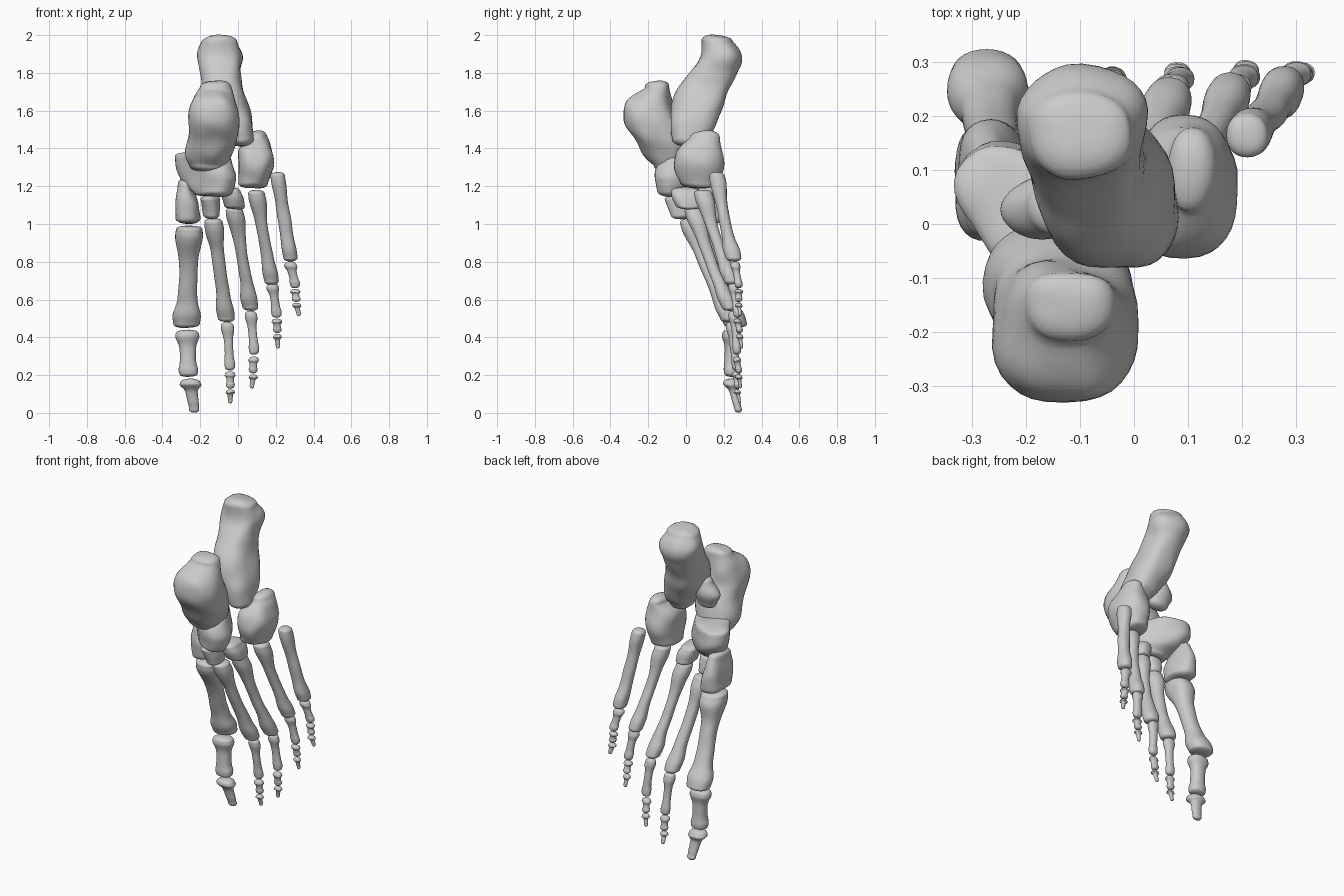
import bpy, bmesh
from math import sin, cos, pi, radians
from mathutils import Vector, noise

SIDES = 32


def spline(keys, steps):
    """Catmull-Rom interpolation of whole section tuples."""
    k = [Vector(v) for v in keys]
    k = [k[0] * 2 - k[1]] + k + [k[-1] * 2 - k[-2]]
    out = []
    for i in range(1, len(k) - 2):
        a, b, c, d = k[i - 1:i + 3]
        for s in range(steps):
            t = s / steps
            out.append(0.5 * (2 * b + (c - a) * t + (2 * a - 5 * b + 4 * c - d) * t * t
                              + (3 * b - a - 3 * c + d) * t ** 3))
    return out + [k[-2]]


def loft(bm, keys, cap, power=2.0, turn=0, rough=0.0, steps=6):
    """Horizontal sections (x, y, z, rx, ry), top to bottom, with domed ends."""
    body = spline(keys, steps)
    arc = [radians(a) for a in (84, 68, 50, 32, 16)]
    dome = lambda s, sign, a: Vector((s[0], s[1], s[2] + sign * cap * sin(a),
                                      s[3] * cos(a) ** 0.8, s[4] * cos(a) ** 0.8))
    secs = [dome(body[0], 1, a) for a in arc] + body + [dome(body[-1], -1, a) for a in reversed(arc)]
    rings = []
    for x, y, z, rx, ry in secs:
        ring = []
        for i in range(SIDES):
            t = 2 * pi * i / SIDES
            c, s = cos(t), sin(t)
            u = rx * abs(c) ** (2 / power) * (1 if c > 0 else -1)
            v = ry * abs(s) ** (2 / power) * (1 if s > 0 else -1)
            r = radians(turn)
            p = Vector((x + u * cos(r) - v * sin(r), y + u * sin(r) + v * cos(r), z))
            if rough:
                p += rough * noise.noise_vector(p * 9)
            ring.append(bm.verts.new(p))
        rings.append(ring)
    for a, b in zip(rings, rings[1:]):
        for i in range(SIDES):
            j = (i + 1) % SIDES
            bm.faces.new((a[i], b[i], b[j], a[j]))
    bm.faces.new(rings[0])
    bm.faces.new(rings[-1][::-1])


def finish(name, bm):
    bmesh.ops.recalc_face_normals(bm, faces=bm.faces[:])
    me = bpy.data.meshes.new(name)
    bm.to_mesh(me)
    bm.free()
    me.polygons.foreach_set("use_smooth", [True] * len(me.polygons))
    ob = bpy.data.objects.new(name, me)
    bpy.context.collection.objects.link(ob)


def block_bone(name, keys, cap, power=2.4, turn=0, extra=()):
    bm = bmesh.new()
    loft(bm, keys, cap, power, turn, rough=0.012)
    for e in extra:
        loft(bm, e, 0.03, 2.0, 0, rough=0.008)
    finish(name, bm)


def long_bone(name, top, end, base, shaft, head, bow=0.0):
    """Tubular bone: flared base, narrow shaft, knobbed head; sizes are (rx, ry)."""
    a, b = Vector(top), Vector(end)
    cap = min(0.02, 0.2 * (a.z - b.z))
    a.z -= cap
    b.z += cap
    mix = lambda p, q, t: (p[0] + (q[0] - p[0]) * t, p[1] + (q[1] - p[1]) * t)
    prof = [(0, mix(base, shaft, 0.1)), (0.1, base), (0.3, mix(shaft, base, 0.15)), (0.55, shaft),
            (0.75, mix(shaft, head, 0.25)), (0.9, head), (1, mix(head, shaft, 0.2))]
    keys = []
    for t, (rx, ry) in prof:
        p = a.lerp(b, t)
        keys.append((p.x, p.y - bow * sin(pi * t), p.z, rx, ry))
    bm = bmesh.new()
    loft(bm, keys, cap, 2.2, steps=5, rough=0.004)
    finish(name, bm)


# Heel bone with its inner shelf
block_bone("heel_bone", [
    (-.10, .165, 1.965, .095, .080), (-.095, .185, 1.89, .122, .108), (-.09, .145, 1.80, .108, .125),
    (-.075, .085, 1.70, .105, .138), (-.045, .055, 1.60, .112, .135), (-.005, .035, 1.50, .088, .115),
    (.015, .01, 1.45, .068, .085)], 0.035,
    extra=[[(-.14, .03, 1.62, .06, .05), (-.17, .03, 1.55, .075, .055), (-.16, .02, 1.49, .06, .045)]])

# Ankle bone
block_bone("ankle_bone", [
    (-.12, -.155, 1.725, .085, .065), (-.13, -.195, 1.65, .115, .118), (-.125, -.19, 1.55, .138, .138),
    (-.135, -.145, 1.45, .135, .128), (-.155, -.10, 1.36, .118, .11), (-.16, -.08, 1.31, .10, .09)], 0.035)

# Midfoot bones
block_bone("boat_bone", [
    (-.19, .005, 1.36, .16, .095), (-.165, -.005, 1.27, .185, .10),
    (-.15, -.02, 1.21, .155, .09), (-.13, -.05, 1.17, .11, .075)], 0.025, turn=-45)
block_bone("cube_bone", [
    (.11, .10, 1.46, .045, .08), (.09, .07, 1.40, .085, .12),
    (.095, .07, 1.31, .095, .132), (.08, .07, 1.22, .075, .10)], 0.035)
block_bone("inner_wedge", [
    (-.28, .07, 1.21, .04, .085), (-.268, .08, 1.12, .06, .11), (-.266, .09, 1.03, .064, .105)], 0.03)
block_bone("middle_wedge", [
    (-.15, -.04, 1.13, .05, .07), (-.145, -.03, 1.09, .05, .07), (-.14, -.02, 1.05, .045, .065)], 0.02)
block_bone("outer_wedge", [
    (-.04, .0, 1.17, .055, .075), (-.03, .01, 1.14, .06, .08), (-.02, .02, 1.10, .055, .075)], 0.02)

# Metatarsals: top, end, base radii, shaft radii, head radii
METATARSALS = [
    ((-.257, .085, .99), (-.272, .262, .45), (.072, .085), (.048, .046), (.074, .066)),
    ((-.130, .02, 1.03), (-.062, .225, .48), (.050, .055), (.034, .034), (.046, .045)),
    ((-.018, .04, 1.09), (.066, .23, .54), (.048, .052), (.031, .032), (.045, .045)),
    ((.098, .09, 1.18), (.177, .24, .68), (.046, .050), (.031, .032), (.040, .044)),
    ((.210, .165, 1.275), (.278, .252, .80), (.038, .044), (.034, .030), (.038, .045)),
]
for i, (top, end, base, shaft, head) in enumerate(METATARSALS):
    long_bone(f"metatarsal_{i + 1}", top, end, base, shaft, head, bow=0.008)

# Toe bones: joint positions down each toe, with a half width
TOES = [
    (.062, [((-.27, .24, .44), (-.262, .243, .19)), ((-.253, .24, .18), (-.233, .278, 0))]),
    (.034, [((-.056, .24, .48), (-.042, .265, .225)), ((-.042, .265, .22), (-.04, .272, .13)),
            ((-.04, .272, .125), (-.041, .285, .05))]),
    (.033, [((.068, .25, .54), (.085, .27, .31)), ((.085, .27, .30), (.082, .28, .21)),
            ((.082, .28, .205), (.074, .288, .13))]),
    (.033, [((.182, .25, .69), (.205, .275, .505)), ((.206, .275, .50), (.209, .285, .425)),
            ((.209, .285, .42), (.212, .295, .34))]),
    (.033, [((.278, .262, .80), (.300, .278, .66)), ((.302, .278, .655), (.309, .28, .59)),
            ((.311, .28, .585), (.322, .285, .515))]),
]
for i, (w, bones) in enumerate(TOES):
    for j, (top, end) in enumerate(bones):
        last = j == len(bones) - 1
        k = w * (1, 0.85 if i else 0.9, 0.72)[j]
        shaft = (k * (.55 if last else .68), k * (.4 if last else .58))
        head = (k * (.5 if last else .84), k * (.35 if last else .66))
        long_bone(f"toe_{i + 1}_bone_{j + 1}", top, end, (k, k * .8), shaft, head)
